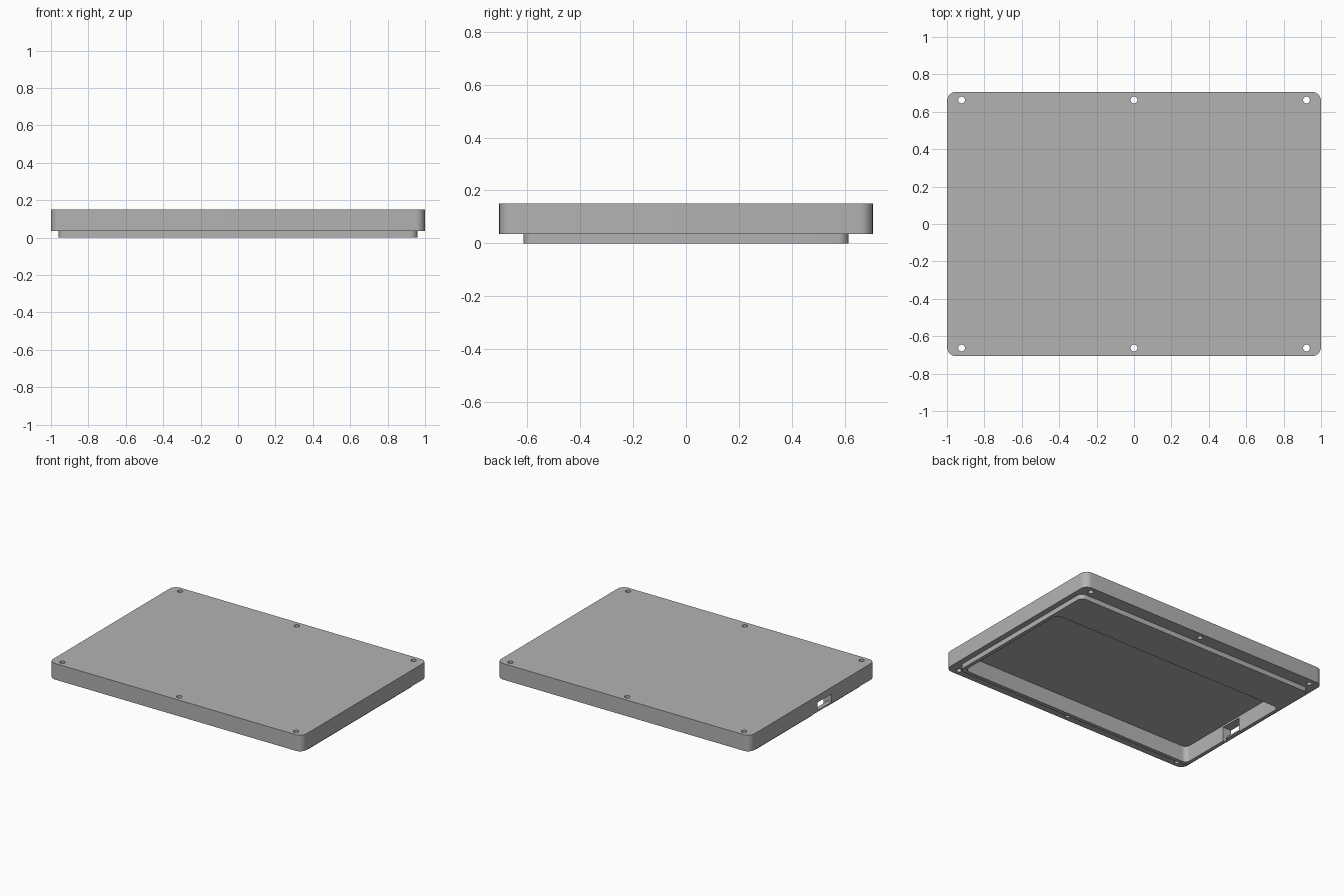
import bpy, bmesh, math

cube = bpy.data.objects.get("Cube")
if cube:
    bpy.data.objects.remove(cube, do_unlink=True)

grey = bpy.data.materials.new("matte grey")
grey.use_nodes = True
COLOUR = (0.45, 0.45, 0.45, 1)
grey.diffuse_color = COLOUR
grey.node_tree.nodes["Principled BSDF"].inputs["Base Color"].default_value = COLOUR


def rounded_outline(x0, x1, y0, y1, r, steps=8):
    """Corner arcs of a rounded rectangle, counter-clockwise."""
    corners = [(x1 - r, y1 - r), (x0 + r, y1 - r), (x0 + r, y0 + r), (x1 - r, y0 + r)]
    pts = []
    for i, (cx, cy) in enumerate(corners):
        for s in range(steps + 1):
            a = math.pi / 2 * (i + s / steps)
            pts.append((cx + r * math.cos(a), cy + r * math.sin(a)))
    return pts


def prism(name, outline, z0, z1):
    """Extrude a flat outline from z0 to z1."""
    bm = bmesh.new()
    face = bm.faces.new([bm.verts.new((x, y, z0)) for x, y in outline])
    top = bmesh.ops.extrude_face_region(bm, geom=[face])["geom"]
    bmesh.ops.translate(bm, vec=(0, 0, z1 - z0),
                        verts=[v for v in top if isinstance(v, bmesh.types.BMVert)])
    bmesh.ops.recalc_face_normals(bm, faces=bm.faces)
    mesh = bpy.data.meshes.new(name)
    bm.to_mesh(mesh)
    bm.free()
    mesh.materials.append(grey)
    obj = bpy.data.objects.new(name, mesh)
    bpy.context.collection.objects.link(obj)
    return obj


def combine(target, tool, operation):
    """Apply a boolean and discard the tool."""
    tool.hide_render = True
    mod = target.modifiers.new(tool.name, 'BOOLEAN')
    mod.object, mod.operation, mod.solver = tool, operation, 'EXACT'
    bpy.context.view_layer.objects.active = target
    bpy.ops.object.modifier_apply(modifier=mod.name)
    bpy.data.objects.remove(tool, do_unlink=True)


def box(x0, x1, y0, y1):
    return [(x0, y0), (x1, y0), (x1, y1), (x0, y1)]


# Lid plate with the locating lip beneath it
lid = prism("case_lid", rounded_outline(-1, 1, -0.707, 0.707, 0.05), 0.035, 0.15)
lip = prism("locating_lip", rounded_outline(-0.96, 0.96, -0.615, 0.615, 0.04), 0, 0.07)
combine(lid, lip, 'UNION')

# Cavity open at the underside
cavity = prism("cavity_cutter", rounded_outline(-0.934, 0.934, -0.588, 0.34, 0.035), -0.1, 0.115)
combine(lid, cavity, 'DIFFERENCE')

# Connector port in the right wall, with a wider relief through the lip
port = prism("port_cutter", box(-1.1, -0.9, -0.215, -0.055), 0.045, 0.102)
combine(lid, port, 'DIFFERENCE')
relief = prism("port_relief_cutter", box(-0.97, -0.9, -0.215, -0.055), -0.1, 0.102)
combine(lid, relief, 'DIFFERENCE')

# Screw holes along the front and back edges
R = 0.018
for x in (-0.922, 0, 0.922):
    for y in (-0.663, 0.663):
        hole = prism("screw_hole_cutter", rounded_outline(x - R, x + R, y - R, y + R, R, 6), -0.1, 0.3)
        combine(lid, hole, 'DIFFERENCE')

# Smooth the rounded corners, keep hard edges crisp
bpy.ops.object.select_all(action='DESELECT')
lid.select_set(True)
bpy.context.view_layer.objects.active = lid
bm = bmesh.new()
bm.from_mesh(lid.data)
bmesh.ops.remove_doubles(bm, verts=bm.verts, dist=0.0001)
bm.to_mesh(lid.data)
bm.free()
bpy.ops.object.shade_smooth_by_angle(angle=math.radians(30))
